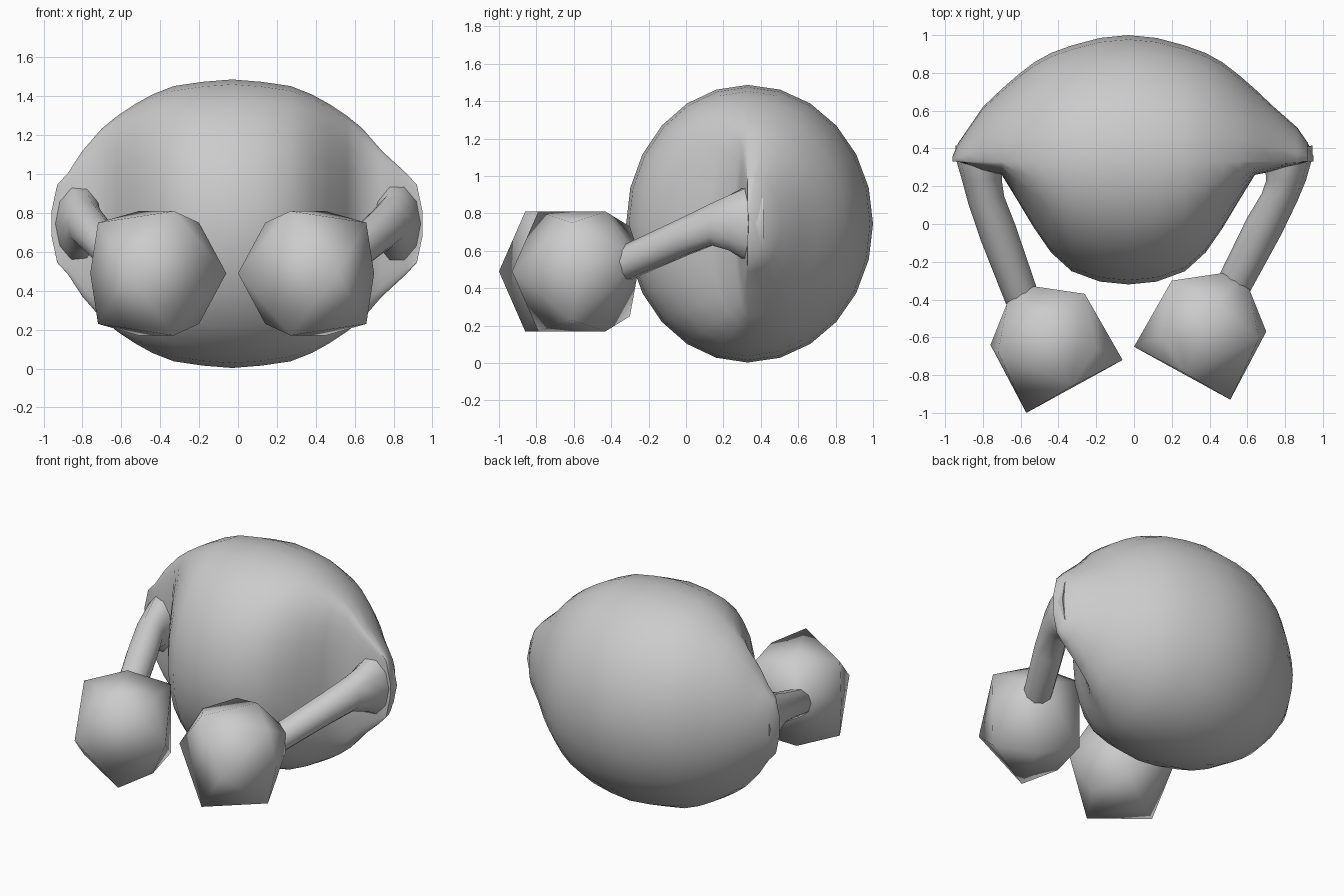
import bpy, bmesh
from math import sin, cos, pi, radians
from mathutils import Vector

cube = bpy.data.objects.get("Cube")
if cube:
    bpy.data.objects.remove(cube, do_unlink=True)

grey = bpy.data.materials.new("plain grey")
grey.use_nodes = True
COLOR = (0.6, 0.6, 0.6, 1)
grey.diffuse_color = COLOR
grey.node_tree.nodes["Principled BSDF"].inputs["Base Color"].default_value = COLOR


def finish(name, bm, angle):
    """Turn a bmesh into a smooth-shaded object."""
    bmesh.ops.recalc_face_normals(bm, faces=bm.faces)
    mesh = bpy.data.meshes.new(name)
    bm.to_mesh(mesh)
    bm.free()
    mesh.materials.append(grey)
    obj = bpy.data.objects.new(name, mesh)
    bpy.context.collection.objects.link(obj)
    bpy.ops.object.select_all(action="DESELECT")
    obj.select_set(True)
    bpy.context.view_layer.objects.active = obj
    bpy.ops.object.shade_smooth_by_angle(angle=radians(angle))
    return obj


def loft(name, rings, angle):
    """Skin a list of equal-sized point rings and cap the ends."""
    bm = bmesh.new()
    loops = [[bm.verts.new(p) for p in ring] for ring in rings]
    n = len(loops[0])
    for a, b in zip(loops, loops[1:]):
        for i in range(n):
            j = (i + 1) % n
            bm.faces.new((a[i], a[j], b[j], b[i]))
    bm.faces.new(loops[0])
    bm.faces.new(loops[-1])
    return finish(name, bm, angle)


# Body: rings across x, given as (x, front y, back y, half height)
half = [(0.0, -0.32, 1.0, 0.742), (0.15, -0.305, 0.985, 0.73),
        (0.30, -0.25, 0.945, 0.708), (0.41, -0.15, 0.905, 0.665),
        (0.50, -0.02, 0.855, 0.615), (0.59, 0.13, 0.785, 0.555),
        (0.67, 0.26, 0.715, 0.49), (0.77, 0.28, 0.62, 0.375),
        (0.87, 0.31, 0.51, 0.26), (0.925, 0.33, 0.43, 0.20),
        (0.955, 0.335, 0.36, 0.06)]
SIDES = 24


def body_ring(x, front, back, height):
    mid = 0.33
    shift = -0.03 if abs(x) < 0.8 else -0.005
    ring = []
    for i in range(SIDES):
        a = 2 * pi * i / SIDES
        reach = back - mid if cos(a) > 0 else mid - front
        ring.append((x + shift, mid + reach * cos(a), 0.745 + height * sin(a)))
    return ring


stations = [(-x, f, b, h) for x, f, b, h in reversed(half[1:])] + half
loft("body", [body_ring(*s) for s in stations], 75)

# Arm stations: (x, y, z, half width, half height, tilt, share of hand offset)
arm = [(0.815, 0.39, 0.745, 0.13, 0.225, 0.2, 0),
       (0.82, 0.32, 0.745, 0.125, 0.205, 0.25, 0),
       (0.805, 0.23, 0.75, 0.105, 0.155, 0, 0),
       (0.77, 0.14, 0.742, 0.095, 0.118, -0.2, 0.2),
       (0.69, -0.01, 0.675, 0.09, 0.107, -0.5, 0.5),
       (0.54, -0.30, 0.545, 0.08, 0.10, -0.6, 1),
       (0.47, -0.45, 0.49, 0.06, 0.07, -0.6, 1)]

# Hand: corners at mid height, then corners paired above and below a level
hand_mid = [(0.51, -0.93), (0.0, -0.65), (0.70, -0.57)]
hand_pairs = [(0.27, -0.79, 0.49, 0.32), (0.45, -0.43, 0.49, 0.32),
              (0.66, -0.61, 0.49, 0.26), (0.14, -0.59, 0.49, 0.26),
              (0.20, -0.30, 0.49, 0.24), (0.47, -0.26, 0.54, 0.07),
              (0.61, -0.345, 0.54, 0.07), (0.54, -0.305, 0.54, 0.10)]

for side, sign, offset in (("left", 1, Vector((0, 0, 0))),
                           ("right", -1, Vector((0.06, -0.07, 0)))):

    def place(x, y, z, share=1):
        p = Vector((x, y, z)) + offset * share
        p.x *= sign
        return p

    rings = []
    for x, y, z, w, h, tilt, share in arm:
        ring = []
        for k in range(10):
            dx, dz = w * cos(pi * k / 5), h * sin(pi * k / 5)
            ring.append(place(x + dx, y + tilt * dx, z + dz, share))
        rings.append(ring)
    loft(side + "_arm", rings, 60)

    bm = bmesh.new()
    for x, y in hand_mid:
        bm.verts.new(place(x, y, 0.49))
    for x, y, z, dz in hand_pairs:
        for s in (-1, 1):
            bm.verts.new(place(x, y, z + s * dz))
    bmesh.ops.convex_hull(bm, input=bm.verts)
    finish(side + "_hand", bm, 70)
